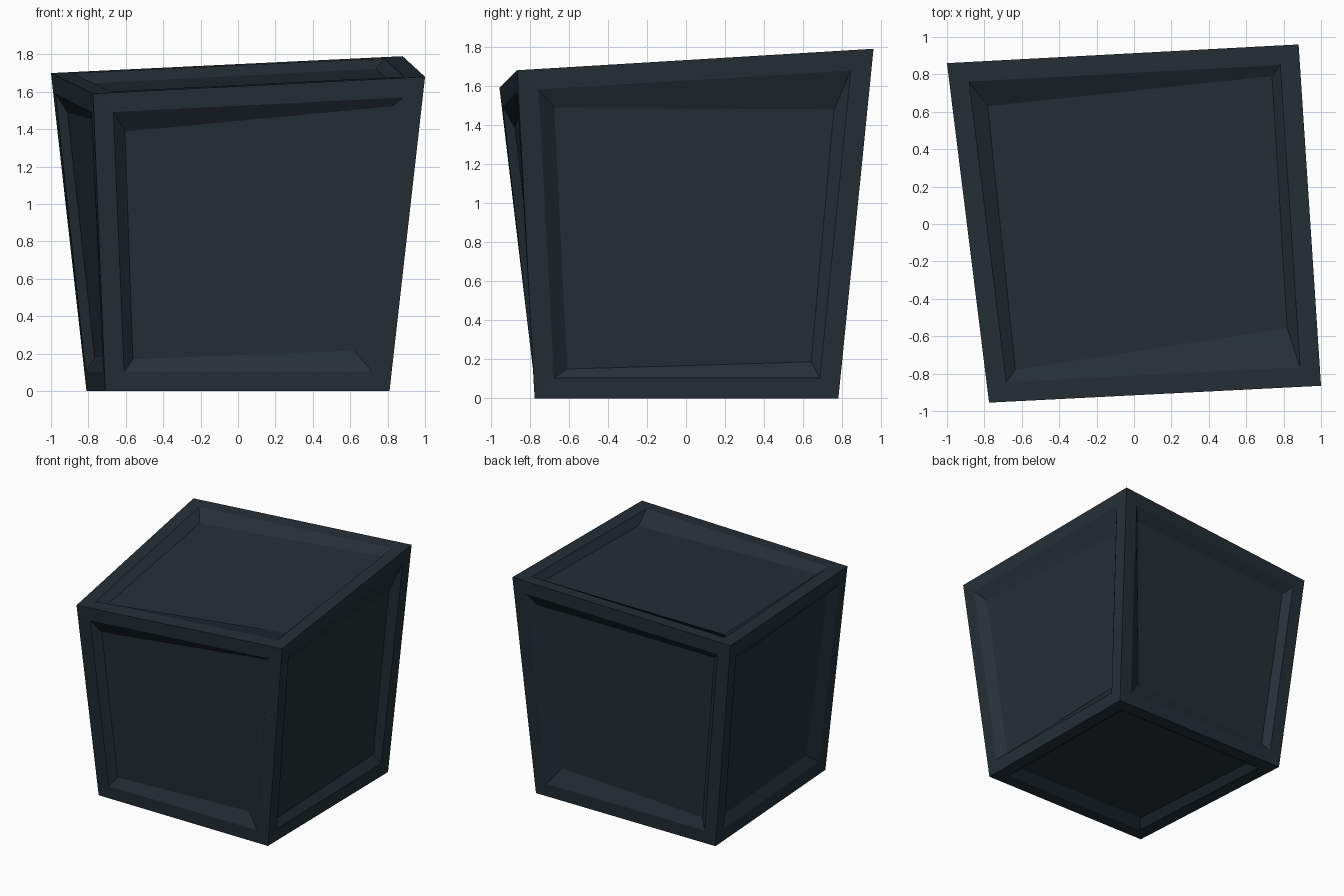
import bpy
import bmesh
from mathutils import Vector

BORDER = 0.105   # width of the flat frame around every panel
DEPTH = 0.05     # how far the panels sit below the frame

cube = bpy.data.objects.get("Cube")
if cube:
    bpy.data.objects.remove(cube, do_unlink=True)

slate = bpy.data.materials.new("dark_slate")
slate.use_nodes = True
colour = (0.018, 0.029, 0.037, 1)
slate.diffuse_color = colour
slate.node_tree.nodes["Principled BSDF"].inputs["Base Color"].default_value = colour

bm = bmesh.new()

# Corners of the skewed block: f/b = front/back, m/p = -x/+x, 0/1 = bottom/top
corners = {
    "fm0": (-0.71, -0.765, 0), "fp0": (0.81, -0.775, 0),
    "bp0": (0.795, 0.78, 0), "bm0": (-0.81, 0.78, 0),
    "fm1": (-0.775, -0.955, 1.59), "fp1": (1.0, -0.865, 1.68),
    "bp1": (0.88, 0.96, 1.79), "bm1": (-1.0, 0.86, 1.70),
}
vert = {name: bm.verts.new(co) for name, co in corners.items()}


def ring(outer, inner):
    """Join two loops of four vertices with a band of quads."""
    for i in range(4):
        j = (i + 1) % 4
        bm.faces.new((outer[i], outer[j], inner[j], inner[i]))


def panelled_side(names, shifts):
    """Frame and crooked sunken panel; corners run anticlockwise from lower left.
    shifts give the panel's inward step (along, up) at each corner."""
    outer = [vert[n] for n in names.split()]
    p = [v.co for v in outer]
    normal = (p[2] - p[0]).cross(p[3] - p[1]).normalized()
    along = (p[1] - p[0] + p[2] - p[3]).normalized()
    up = normal.cross(along)
    signs = ((1, 1), (-1, 1), (-1, -1), (1, -1))
    rim, panel = [], []
    for i in range(4):
        to_next = (p[(i + 1) % 4] - p[i]).normalized()
        to_prev = (p[i - 1] - p[i]).normalized()
        spread = to_next.cross(to_prev).length
        co = p[i] + (to_next + to_prev) * BORDER / spread
        rim.append(bm.verts.new(co))
        (sa, su), (da, du) = signs[i], shifts[i]
        panel.append(bm.verts.new(co + along * sa * da + up * su * du - normal * DEPTH))
    ring(outer, rim)
    ring(rim, panel)
    bm.faces.new(panel)


# Front, +x side, back, -x side, top, underside
panelled_side("fm0 fp0 fp1 fm1", ((0.05, 0.06), (0.09, 0.11), (0.06, 0.05), (0.06, 0.11)))
panelled_side("fp0 bp0 bp1 fp1", ((0.07, 0.04), (0.04, 0.08), (0.09, 0.20), (0.08, 0.10)))
panelled_side("bp0 bm0 bm1 bp1", ((0.11, 0.14), (0.05, 0.07), (0.06, 0.07), (0.07, 0.10)))
panelled_side("bm0 fm0 fm1 bm1", ((0.05, 0.07), (0.12, 0.08), (0.07, 0.06), (0.06, 0.10)))
panelled_side("fm1 fp1 bp1 bm1", ((0.05, 0.06), (0.06, 0.21), (0.05, 0.06), (0.09, 0.14)))
panelled_side("bm0 bp0 fp0 fm0", ((0.06, 0.08),) * 4)

bmesh.ops.recalc_face_normals(bm, faces=bm.faces[:])
mesh = bpy.data.meshes.new("panelled_block")
bm.to_mesh(mesh)
bm.free()
mesh.materials.append(slate)
block = bpy.data.objects.new("panelled_block", mesh)
bpy.context.scene.collection.objects.link(block)
